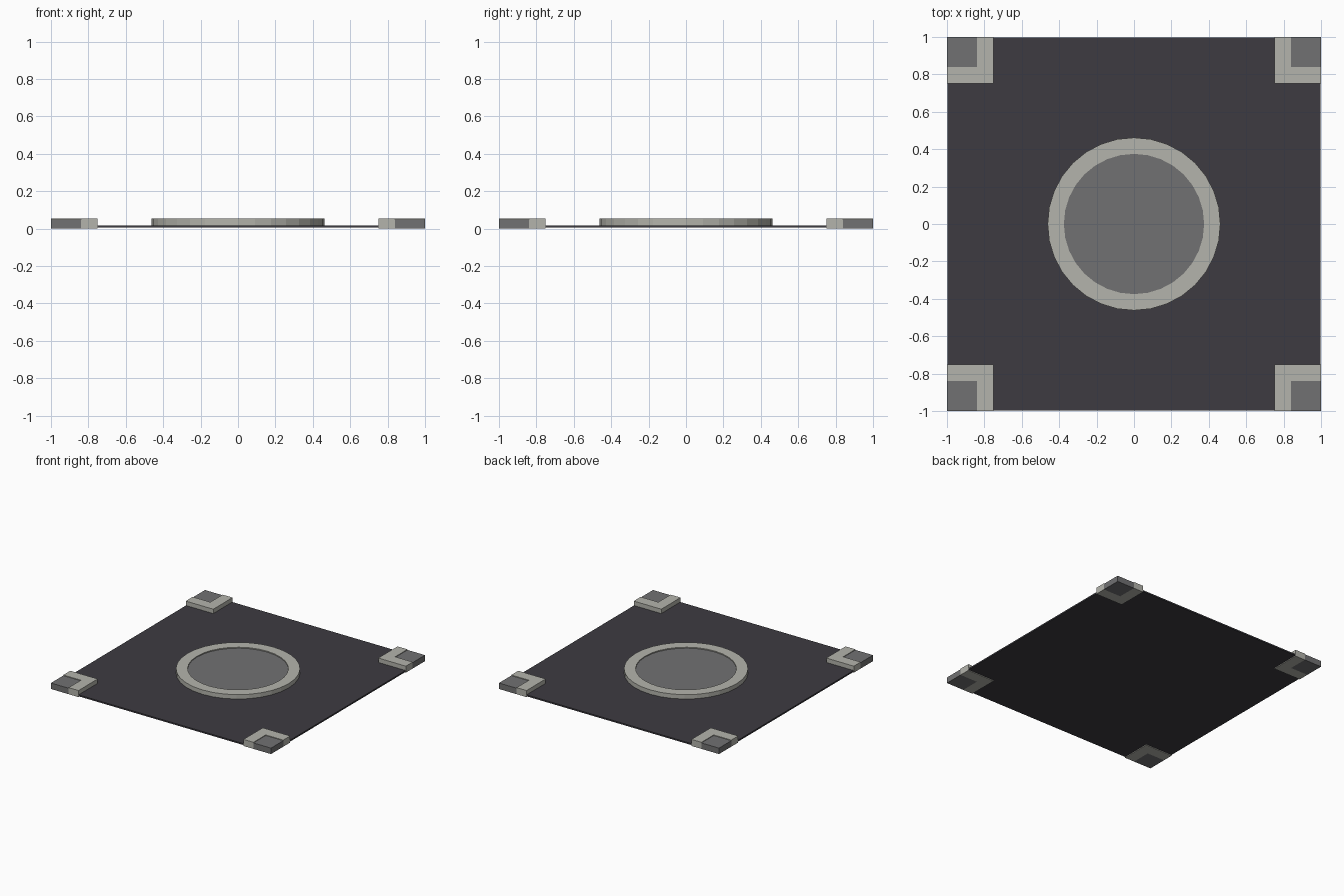
import bpy, bmesh, math

cube = bpy.data.objects.get("Cube")
if cube:
    bpy.data.objects.remove(cube, do_unlink=True)


def material(name, srgb):
    """Flat material from 0-255 display values."""
    colour = [((c / 255 + 0.055) / 1.055) ** 2.4 for c in srgb] + [1]
    mat = bpy.data.materials.new(name)
    mat.use_nodes = True
    mat.diffuse_color = colour
    mat.node_tree.nodes["Principled BSDF"].inputs["Base Color"].default_value = colour
    return mat


DARK = material("dark slate", (61, 59, 65))
GREY = material("mid grey", (113, 113, 114))
PALE = material("pale stone", (180, 180, 172))


def prism(name, outline, z0, z1, mat):
    """Extrude a flat outline from z0 up to z1."""
    bm = bmesh.new()
    face = bm.faces.new([bm.verts.new((x, y, z0)) for x, y in outline])
    top = bmesh.ops.extrude_face_region(bm, geom=[face])["geom"]
    verts = [v for v in top if isinstance(v, bmesh.types.BMVert)]
    bmesh.ops.translate(bm, verts=verts, vec=(0, 0, z1 - z0))
    bmesh.ops.recalc_face_normals(bm, faces=bm.faces)
    mesh = bpy.data.meshes.new(name)
    bm.to_mesh(mesh)
    bm.free()
    mesh.materials.append(mat)
    obj = bpy.data.objects.new(name, mesh)
    bpy.context.collection.objects.link(obj)
    return obj


def circle(radius, sides=32):
    return [(radius * math.cos(math.tau * i / sides),
             radius * math.sin(math.tau * i / sides)) for i in range(sides)]


def ring(name, inner, outer, z0, z1, mat, sides=32):
    """Square-section ring built as a closed strip of quads."""
    bm = bmesh.new()
    section = [(inner, z0), (outer, z0), (outer, z1), (inner, z1)]
    loops = [[bm.verts.new((r * math.cos(a), r * math.sin(a), z)) for r, z in section]
             for a in (math.tau * i / sides for i in range(sides))]
    for i, a in enumerate(loops):
        b = loops[(i + 1) % sides]
        for j in range(4):
            k = (j + 1) % 4
            bm.faces.new((a[j], b[j], b[k], a[k]))
    bmesh.ops.recalc_face_normals(bm, faces=bm.faces)
    mesh = bpy.data.meshes.new(name)
    bm.to_mesh(mesh)
    bm.free()
    mesh.materials.append(mat)
    bpy.context.collection.objects.link(bpy.data.objects.new(name, mesh))


# Floor plate
E = 0.998
prism("floor_plate", [(-E, -E), (E, -E), (E, E), (-E, E)], 0.006, 0.018, DARK)

# Central round pad with raised rim
ring("pad_rim", 0.375, 0.462, 0.01, 0.054, PALE)
prism("pad_disc", circle(0.376), 0.01, 0.046, GREY)

# Corner blocks: pale L-shaped border around a grey square
A, B = 0.75, 0.84
border = [(A, A), (1, A), (1, B), (B, B), (B, 1), (A, 1)]
block = [(B, B), (1, B), (1, 1), (B, 1)]
for side, sx in (("left", 1), ("right", -1)):
    for end, sy in (("front", -1), ("back", 1)):
        for part, shape, top, mat in (("border", border, 0.054, PALE),
                                      ("block", block, 0.049, GREY)):
            prism(f"{end}_{side}_corner_{part}",
                  [(x * sx, y * sy) for x, y in shape], 0, top, mat)
